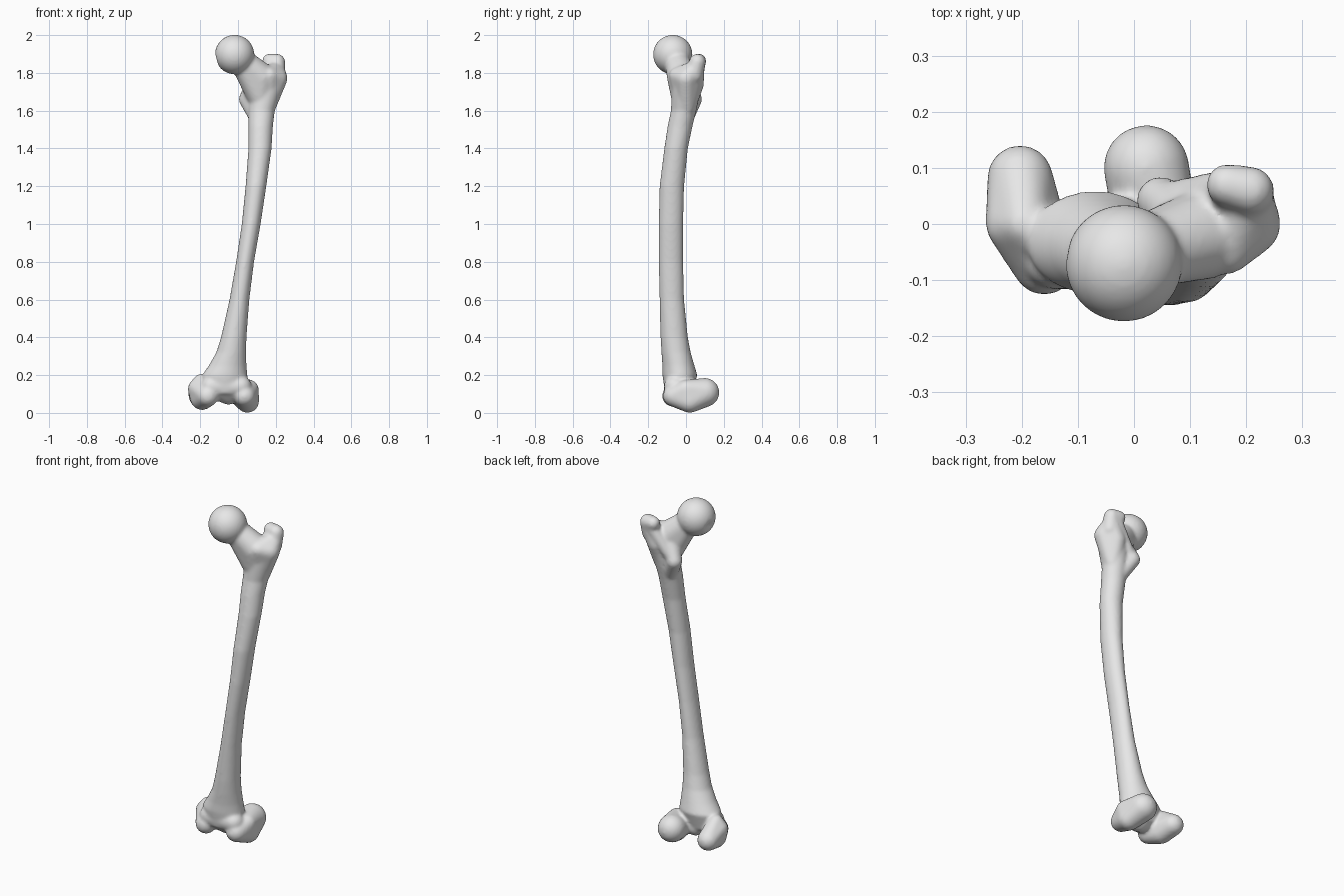
import bpy
import bmesh
import math
from mathutils import Matrix, Vector

cube = bpy.data.objects.get("Cube")
if cube:
    bpy.data.objects.remove(cube, do_unlink=True)

bone = bmesh.new()  # collects every part before they are fused


def merge(part):
    """Add one closed part to the bone."""
    bmesh.ops.recalc_face_normals(part, faces=part.faces)
    mesh = bpy.data.meshes.new("part")
    part.to_mesh(mesh)
    part.free()
    bone.from_mesh(mesh)
    bpy.data.meshes.remove(mesh)


def hull(*balls):
    """Skin wrapped tightly around balls given as (x, y, z, radius)."""
    part = bmesh.new()
    for x, y, z, r in balls:
        ball = bmesh.new()
        bmesh.ops.create_icosphere(ball, subdivisions=3, radius=r)
        for v in ball.verts:
            part.verts.new(v.co + Vector((x, y, z)))
        ball.free()
    bmesh.ops.convex_hull(part, input=part.verts)
    loose = [v for v in part.verts if not v.link_faces]
    bmesh.ops.delete(part, geom=loose, context='VERTS')
    merge(part)


def loft(rings, sides=32):
    """Tube through oval rings given as (z, x min, x max, y min, y max)."""
    part = bmesh.new()
    loops = []
    for z, x0, x1, y0, y1 in rings:
        loop = []
        for i in range(sides):
            a = math.tau * i / sides
            loop.append(part.verts.new(((x0 + x1 + (x1 - x0) * math.cos(a)) / 2,
                                        (y0 + y1 + (y1 - y0) * math.sin(a)) / 2, z)))
        loops.append(loop)
    for low, high in zip(loops, loops[1:]):
        for i in range(sides):
            j = (i + 1) % sides
            part.faces.new((low[i], low[j], high[j], high[i]))
    part.faces.new(loops[0])
    part.faces.new(loops[-1])
    merge(part)


# Bowed shaft, flaring at both ends
loft([
    (0.10, -0.19, 0.05, -0.11, 0.03),
    (0.20, -0.19, 0.05, -0.125, 0.06),
    (0.25, -0.155, 0.045, -0.125, 0.045),
    (0.32, -0.115, 0.043, -0.13, 0.025),
    (0.40, -0.09, 0.045, -0.135, 0.01),
    (0.60, -0.045, 0.06, -0.14, -0.01),
    (0.80, -0.01, 0.085, -0.145, -0.015),
    (1.00, 0.02, 0.12, -0.145, -0.015),
    (1.20, 0.04, 0.15, -0.14, -0.01),
    (1.40, 0.055, 0.178, -0.115, 0.01),
    (1.52, 0.055, 0.185, -0.097, 0.035),
    (1.60, 0.055, 0.195, -0.08, 0.055),
    (1.72, 0.06, 0.235, -0.075, 0.08),
])

# Ball head with a small pit on its inner side
head = bmesh.new()
bmesh.ops.create_icosphere(head, subdivisions=5, radius=0.104,
                           matrix=Matrix.Translation((-0.018, -0.07, 1.897)))
pit = Vector((-0.117, -0.06, 1.87))
for v in head.verts:
    depth = 1 - (v.co - pit).length / 0.035
    if depth > 0:
        v.co.x += 0.025 * depth
merge(head)

# Neck
hull((0.02, -0.05, 1.865, 0.065), (0.12, -0.02, 1.775, 0.08), (0.115, -0.01, 1.68, 0.07))

# Greater trochanter: body and upright hooked tip
hull((0.205, 0.0, 1.77, 0.057), (0.165, -0.045, 1.785, 0.045),
     (0.20, 0.05, 1.82, 0.047), (0.16, 0.045, 1.74, 0.05), (0.15, 0.0, 1.62, 0.05))
hull((0.165, 0.07, 1.864, 0.037), (0.207, 0.06, 1.858, 0.043), (0.20, 0.04, 1.79, 0.05))

# Lesser trochanter and the crest joining the two
hull((0.047, 0.042, 1.66, 0.043), (0.09, 0.01, 1.74, 0.05), (0.10, 0.0, 1.57, 0.045))
hull((0.06, 0.045, 1.67, 0.03), (0.17, 0.062, 1.82, 0.037))

# Inner condyle: rounded back, rolling underside, front and side bump
hull((0.022, 0.1, 0.108, 0.077), (0.05, 0.02, 0.062, 0.062),
     (0.035, -0.065, 0.09, 0.057), (0.06, 0.0, 0.125, 0.05))

# Outer condyle
hull((-0.203, 0.082, 0.092, 0.059), (-0.19, 0.0, 0.077, 0.062),
     (-0.16, -0.07, 0.09, 0.057), (-0.215, 0.0, 0.13, 0.05), (-0.195, 0.0, 0.165, 0.042))

# Web between the condyles, leaving a notch behind
hull((-0.14, -0.06, 0.14, 0.057), (0.015, -0.06, 0.14, 0.057), (-0.05, -0.02, 0.10, 0.057))

# Fuse all parts into one smooth skin
mesh = bpy.data.meshes.new("thigh_bone")
bone.to_mesh(mesh)
bone.free()
obj = bpy.data.objects.new("thigh_bone", mesh)
bpy.context.collection.objects.link(obj)

remesh = obj.modifiers.new("fuse", 'REMESH')
remesh.mode = 'VOXEL'
remesh.voxel_size = 0.008
remesh.use_smooth_shade = True
relax = obj.modifiers.new("relax", 'SMOOTH')
relax.factor = 0.5
relax.iterations = 9

# Plain grey surface
grey = bpy.data.materials.new("light_grey")
grey.use_nodes = True
color = (0.8, 0.8, 0.8, 1)
grey.diffuse_color = color
grey.node_tree.nodes["Principled BSDF"].inputs["Base Color"].default_value = color
mesh.materials.append(grey)
for poly in mesh.polygons:
    poly.use_smooth = True
